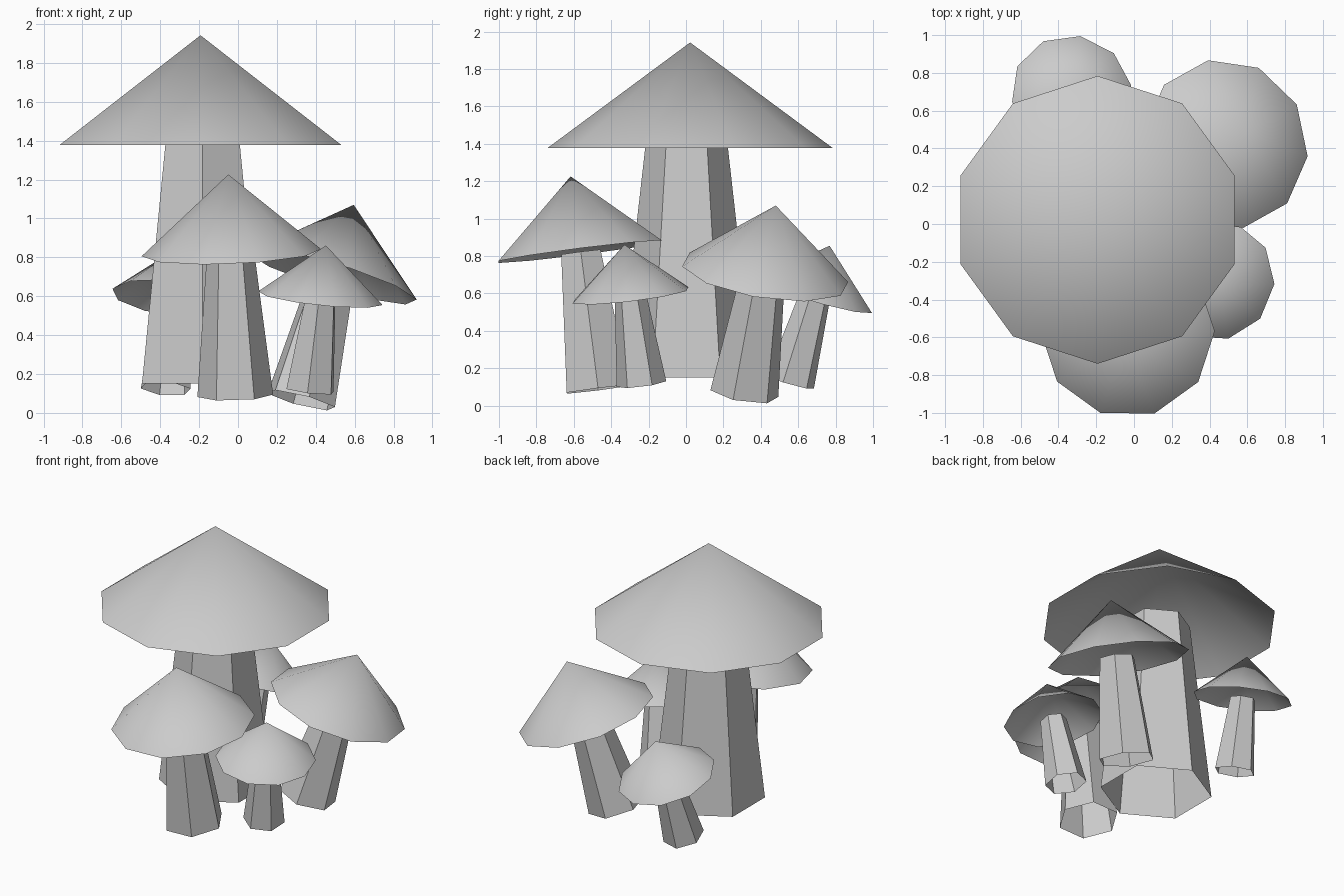
import bpy, bmesh, math
from mathutils import Vector

if "Cube" in bpy.data.objects:
    bpy.data.objects.remove(bpy.data.objects["Cube"])

grey = bpy.data.materials.new("plain grey")
grey.diffuse_color = (0.6, 0.6, 0.6, 1)
grey.use_nodes = True
grey.node_tree.nodes["Principled BSDF"].inputs["Base Color"].default_value = grey.diffuse_color


def ring(bm, centre, axis, radius, sides, phase):
    """Regular polygon of vertices, square to the given axis."""
    turn = Vector((0, 0, 1)).rotation_difference(Vector(axis))
    points = []
    for i in range(sides):
        a = math.radians(phase) + math.tau * i / sides
        offset = turn @ Vector((radius * math.cos(a), radius * math.sin(a), 0))
        points.append(bm.verts.new(Vector(centre) + offset))
    return points


def finish(bm, name, smooth):
    mesh = bpy.data.meshes.new(name)
    for f in bm.faces:
        f.smooth = smooth
    bm.to_mesh(mesh)
    bm.free()
    mesh.materials.append(grey)
    bpy.context.collection.objects.link(bpy.data.objects.new(name, mesh))


def cap(name, apex, centre, radius, phase):
    """Open ten-sided cone, softly shaded."""
    bm = bmesh.new()
    rim = ring(bm, centre, Vector(apex) - Vector(centre), radius, 10, phase)
    tip = bm.verts.new(apex)
    for i in range(10):
        bm.faces.new((rim[i], rim[(i + 1) % 10], tip))
    finish(bm, name, True)


def stem(name, bottom, top, r_bottom, r_top, phase):
    """Open six-sided tapering tube, flat faces."""
    bm = bmesh.new()
    axis = Vector(top) - Vector(bottom)
    low = ring(bm, bottom, axis, r_bottom, 6, phase)
    high = ring(bm, top, axis, r_top, 6, phase)
    for i in range(6):
        j = (i + 1) % 6
        bm.faces.new((low[i], low[j], high[j], high[i]))
    finish(bm, name, False)


# Tall middle mushroom
cap("main_cap", (-0.193, 0.022, 1.942), (-0.193, 0.022, 1.378), 0.762, 18)
stem("main_stem", (-0.182, 0.003, 0.15), (-0.182, 0.003, 1.39), 0.36, 0.22, 30)

# Front mushroom
cap("front_cap", (-0.05, -0.617, 1.226), (-0.034, -0.566, 0.824), 0.462, 0)
stem("front_stem", (-0.014, -0.47, 0.088), (-0.038, -0.562, 0.82), 0.195, 0.122, 0)

# Back right mushroom
cap("back_right_cap", (0.595, 0.48, 1.07), (0.485, 0.423, 0.703), 0.455, 29)
stem("back_right_stem", (0.325, 0.312, 0.065), (0.488, 0.412, 0.71), 0.187, 0.12, 42)

# Small right mushroom
cap("small_right_cap", (0.452, -0.329, 0.861), (0.424, -0.297, 0.59), 0.322, -4)
stem("small_right_stem", (0.37, -0.238, 0.116), (0.424, -0.297, 0.59), 0.134, 0.085, 25)

# Small back left mushroom
cap("small_back_cap", (-0.30, 0.768, 0.855), (-0.33, 0.69, 0.59), 0.322, 9)
stem("small_back_stem", (-0.372, 0.558, 0.125), (-0.33, 0.69, 0.59), 0.134, 0.085, -17)
